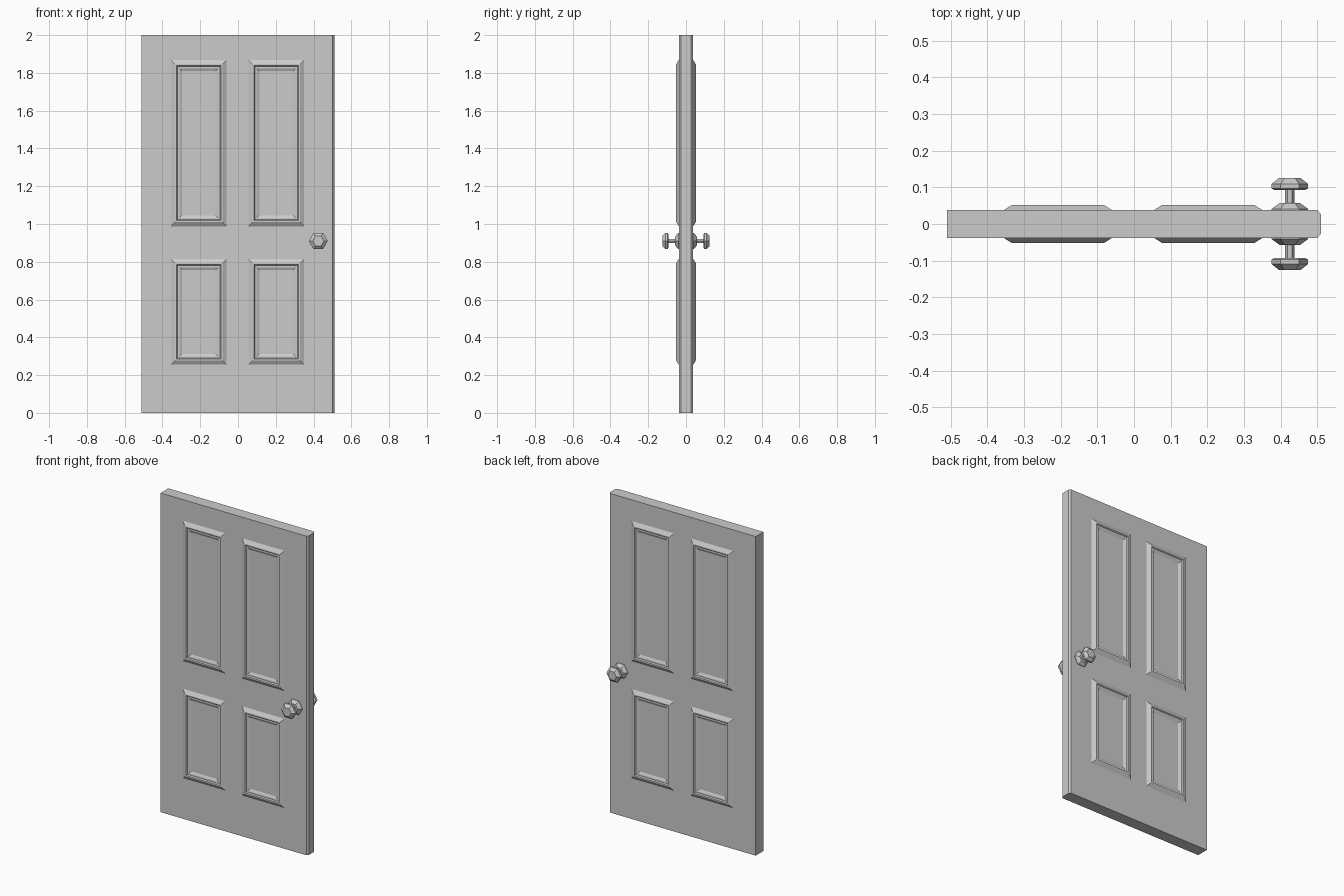
import bpy, bmesh
from math import cos, sin, pi

if "Cube" in bpy.data.objects:
    bpy.data.objects.remove(bpy.data.objects["Cube"], do_unlink=True)

GREY = (0.6, 0.6, 0.6, 1.0)
grey = bpy.data.materials.new("plain_grey")
grey.use_nodes = True
grey.diffuse_color = GREY
grey.node_tree.nodes["Principled BSDF"].inputs["Base Color"].default_value = GREY

HALF = 0.038  # half thickness of the door


def loft(name, rings, cap_start=False, cap_end=False, mirror=False):
    """Join closed rings of points with quads; optionally mirror front to back."""
    bm = bmesh.new()
    loops = [[bm.verts.new(p) for p in ring] for ring in rings]
    for a, b in zip(loops, loops[1:]):
        for i in range(len(a)):
            j = (i + 1) % len(a)
            bm.faces.new((a[i], a[j], b[j], b[i]))
    if cap_start:
        bm.faces.new(loops[0][::-1])
    if cap_end:
        bm.faces.new(loops[-1])
    mesh = bpy.data.meshes.new(name)
    bm.to_mesh(mesh)
    bm.free()
    mesh.materials.append(grey)
    obj = bpy.data.objects.new(name, mesh)
    bpy.context.collection.objects.link(obj)
    if mirror:
        mod = obj.modifiers.new("back_copy", "MIRROR")
        mod.use_axis = (False, True, False)
        mod.use_mirror_merge = False
    return obj


# Door slab with a chamfered latch edge
outline = [(-0.51, -HALF), (0.5, -HALF), (0.51, -0.026),
           (0.51, 0.026), (0.5, HALF), (-0.51, HALF)]
loft("door_slab", [[(x, y, z) for x, y in outline] for z in (0, 2)], True, True)

# Raised panel mouldings: (inset from outer edge, height above the door face)
MOULDING = [(0, 0), (0.022, 0.014), (0.03, 0.014), (0.035, 0.007),
            (0.044, 0.007), (0.058, 0)]


def moulding(name, x0, x1, z0, z1):
    rings = []
    for d, h in MOULDING:
        y = -HALF - h
        rings.append([(x0 + d, y, z0 + d), (x1 - d, y, z0 + d),
                      (x1 - d, y, z1 - d), (x0 + d, y, z1 - d)])
    loft(name, rings, mirror=True)


for row, z0, z1 in (("lower", 0.255, 0.815), ("upper", 0.988, 1.868)):
    moulding(row + "_right_moulding", -0.355, -0.06, z0, z1)
    moulding(row + "_left_moulding", 0.055, 0.35, z0, z1)


# Six-sided handle parts: (radius, distance from door centre)
def turned(name, profile):
    rings = [[(0.425 + r * cos(i * pi / 3), -d, 0.91 + r * sin(i * pi / 3))
              for i in range(6)] for r, d in profile]
    loft(name, rings, True, True, mirror=True)


turned("handle_rose", [(0.05, 0.036), (0.05, 0.041), (0.028, 0.057)])
turned("handle_shaft", [(0.013, 0.055), (0.013, 0.096)])
turned("door_knob", [(0.042, 0.093), (0.05, 0.097), (0.05, 0.109), (0.03, 0.125)])
